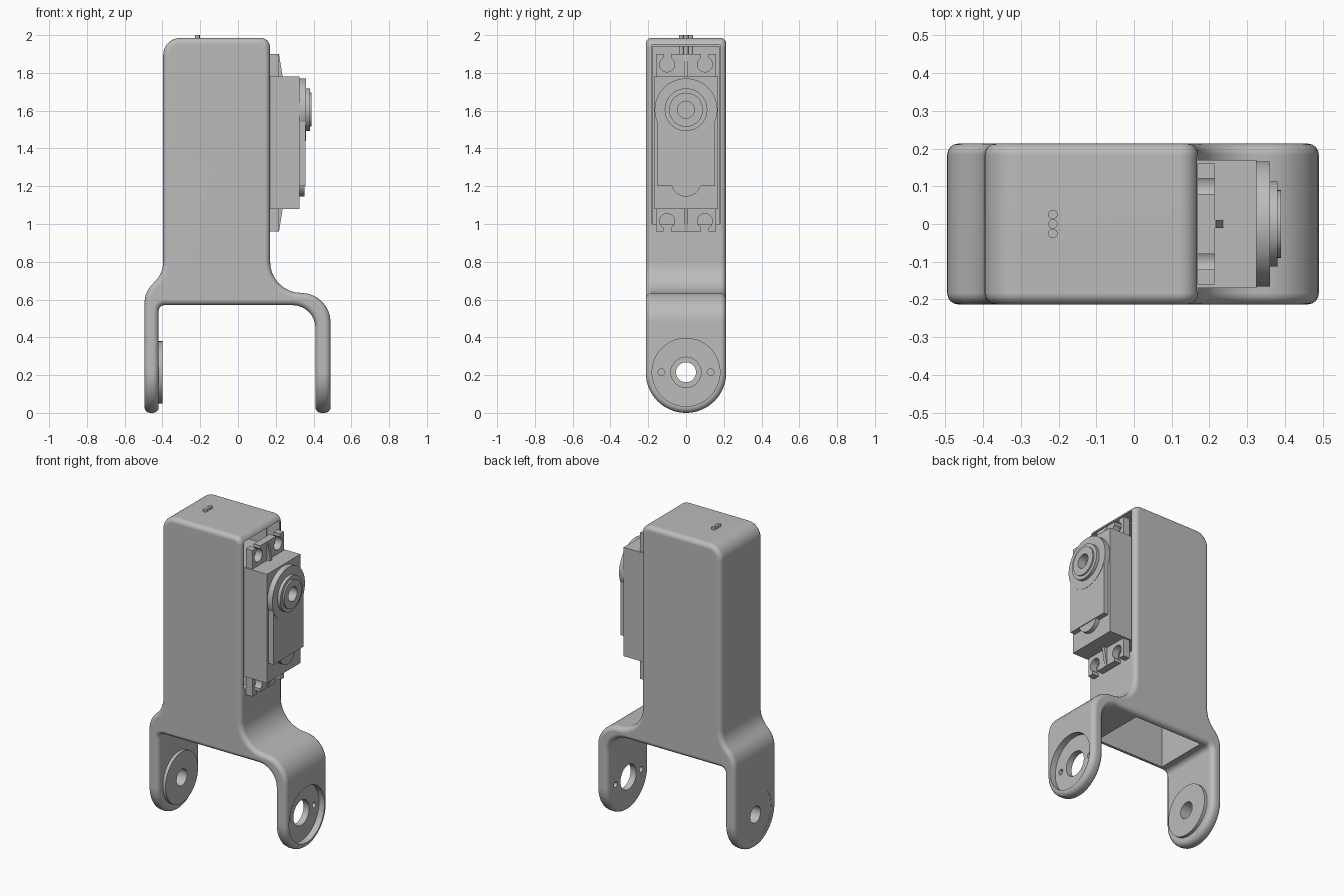
import bpy, bmesh
from math import radians, cos, sin

cube = bpy.data.objects.get("Cube")
if cube:
    bpy.data.objects.remove(cube, do_unlink=True)

grey = bpy.data.materials.new("plain grey")
grey.use_nodes = True
colour = (0.5, 0.5, 0.5, 1)
grey.diffuse_color = colour
grey.node_tree.nodes["Principled BSDF"].inputs["Base Color"].default_value = colour
parts = []


def arc(cx, cy, r, start, end, n=8):
    steps = [radians(start + (end - start) * i / n) for i in range(n + 1)]
    return [(cx + r * cos(t), cy + r * sin(t)) for t in steps]


def circle(cx, cy, r, n=40):
    return arc(cx, cy, r, 0, 360, n)[:-1]


def rect(a0, a1, b0, b1):
    return [(a0, b0), (a1, b0), (a1, b1), (a0, b1)]


def prism(name, outline, axis, lo, hi, keep=True):
    """Extrude an outline along x (y,z points), y (x,z points) or z (x,y points)."""
    place = {"x": lambda a, b, d: (d, a, b),
             "y": lambda a, b, d: (a, d, b),
             "z": lambda a, b, d: (a, b, d)}[axis]
    bm = bmesh.new()
    rings = [[bm.verts.new(place(a, b, d)) for a, b in outline] for d in (lo, hi)]
    for ring in rings:
        bm.faces.new(ring)
    n = len(outline)
    for i in range(n):
        j = (i + 1) % n
        bm.faces.new((rings[0][i], rings[0][j], rings[1][j], rings[1][i]))
    bmesh.ops.recalc_face_normals(bm, faces=bm.faces)
    mesh = bpy.data.meshes.new(name)
    bm.to_mesh(mesh)
    bm.free()
    ob = bpy.data.objects.new(name, mesh)
    bpy.context.collection.objects.link(ob)
    if keep:
        parts.append(ob)
    return ob


def apply_modifiers(ob):
    bpy.context.view_layer.update()
    deps = bpy.context.evaluated_depsgraph_get()
    mesh = bpy.data.meshes.new_from_object(ob.evaluated_get(deps))
    ob.modifiers.clear()
    ob.data = mesh


def boolean(ob, operation, *cutters):
    for cutter in cutters:
        mod = ob.modifiers.new("cut", "BOOLEAN")
        mod.operation = operation
        mod.solver = "EXACT"
        mod.object = cutter
        apply_modifiers(ob)
        bpy.data.objects.remove(cutter, do_unlink=True)


def cutter(outline, axis, lo, hi):
    return prism("cutter", outline, axis, lo, hi, keep=False)


# Frame: front outline of the housing and its two legs
outline = (arc(-0.306, 1.895, 0.09, 180, 90) + arc(0.12, 1.935, 0.05, 90, 0)
           + arc(0.335, 0.8, 0.165, 180, 270) + arc(0.335, 0.48, 0.155, 90, 0)[1:]
           + [(0.49, -0.1), (0.41, -0.1)] + arc(0.29, 0.45, 0.12, 0, 90)
           + arc(-0.39, 0.54, 0.03, 90, 180, 5) + [(-0.42, -0.1), (-0.495, -0.1)]
           + arc(-0.349, 0.58, 0.146, 180, 131, 6) + arc(-0.542, 0.8, 0.146, -49, 0, 6)[1:])
frame = prism("frame", outline, "y", -0.4, 0.4)

# Side profile gives the legs round ends
W = 0.213
boolean(frame, "INTERSECT",
        cutter(arc(0, W, W, 180, 360, 32) + [(W, 2.2), (-W, 2.2)], "x", -0.8, 0.8))
bevel = frame.modifiers.new("soft edges", "BEVEL")
bevel.width = 0.03
bevel.segments = 4
bevel.limit_method = "ANGLE"
bevel.angle_limit = radians(40)
bevel.use_clamp_overlap = False
apply_modifiers(frame)

# Hollow interior, actuator opening, and pivot holes
C = 0.215
boolean(frame, "DIFFERENCE",
        cutter(rect(-0.36, 0.13, -0.175, 0.175), "z", 0.5, 1.94),
        cutter(rect(-0.18, 0.18, 1.0, 1.95), "x", 0.08, 0.3),
        cutter(circle(0, C, 0.18), "x", 0.45, 0.6),
        cutter(circle(0, C, 0.08), "x", 0.3, 0.6),
        cutter(circle(-0.13, C, 0.018, 16), "x", 0.3, 0.6),
        cutter(circle(0.13, C, 0.018, 16), "x", 0.3, 0.6),
        cutter(circle(0, C, 0.16), "x", -0.6, -0.41))

# Pivot disc set into the other leg
disc = prism("pivot_disc", circle(0, C, 0.165), "x", -0.494, -0.4)
boolean(disc, "DIFFERENCE", cutter(circle(0, C, 0.053), "x", -0.6, -0.3))

# Actuator case and mounting tabs with open screw slots
MID = 1.43
prism("actuator_case", rect(-0.17, 0.17, 1.08, 1.78), "x", -0.15, 0.325)
tabs = prism("mounting_tabs", rect(-0.16, 0.16, 0.96, 1.9), "x", 0.168, 0.215)
for side in (-0.1, 0.1):
    for s in (-1, 1):
        ends = sorted((MID + s * 0.415, MID + s * 0.6))
        boolean(tabs, "DIFFERENCE",
                cutter(circle(side, MID + s * 0.415, 0.04, 24), "x", 0.1, 0.3),
                cutter(rect(side - 0.02, side + 0.02, *ends), "x", 0.1, 0.3))
for s, label in ((1, "upper"), (-1, "lower")):
    rib = [(0.2, 0.47), (0.217, 0.47), (0.237, 0.345), (0.2, 0.345)]
    prism(label + "_tab_rib", [(x, MID + s * z) for x, z in rib], "y", -0.01, 0.01)

# Gear cover: round head, flat lower panel and small round foot
AXLE = 1.605
head = prism("gear_cover_head", circle(0, AXLE, 0.166, 48), "x", 0.32, 0.36)
panel = prism("gear_cover_panel", rect(-0.152, 0.152, 1.2, 1.54), "x", 0.32, 0.358)
prism("gear_cover_foot", circle(0, 1.225, 0.08, 32), "x", 0.32, 0.353)

# Stepped output boss with a central bore
bore = 0.045
for name, radius, lo, hi in (("boss_base", 0.113, 0.355, 0.38),
                             ("boss_rim", 0.09, 0.375, 0.39)):
    boss = prism(name, circle(0, AXLE, radius), "x", lo, hi)
    boolean(boss, "DIFFERENCE", cutter(circle(0, AXLE, bore), "x", 0.3, 0.5))
boolean(head, "DIFFERENCE", cutter(circle(0, AXLE, bore), "x", 0.335, 0.5))

# Three cable ends through the top
for i, y in enumerate((-0.025, 0, 0.025)):
    prism(f"cable_{i + 1}", circle(-0.215, y, 0.0125, 16), "z", 1.78, 2.0)

# Material and smooth shading
bpy.ops.object.select_all(action="DESELECT")
for ob in parts:
    ob.data.materials.clear()
    ob.data.materials.append(grey)
    for face in ob.data.polygons:
        face.material_index = 0
    ob.select_set(True)
bpy.context.view_layer.objects.active = frame
bpy.ops.object.shade_smooth_by_angle(angle=radians(30))
weighted = frame.modifiers.new("even shading", "WEIGHTED_NORMAL")
weighted.keep_sharp = True
